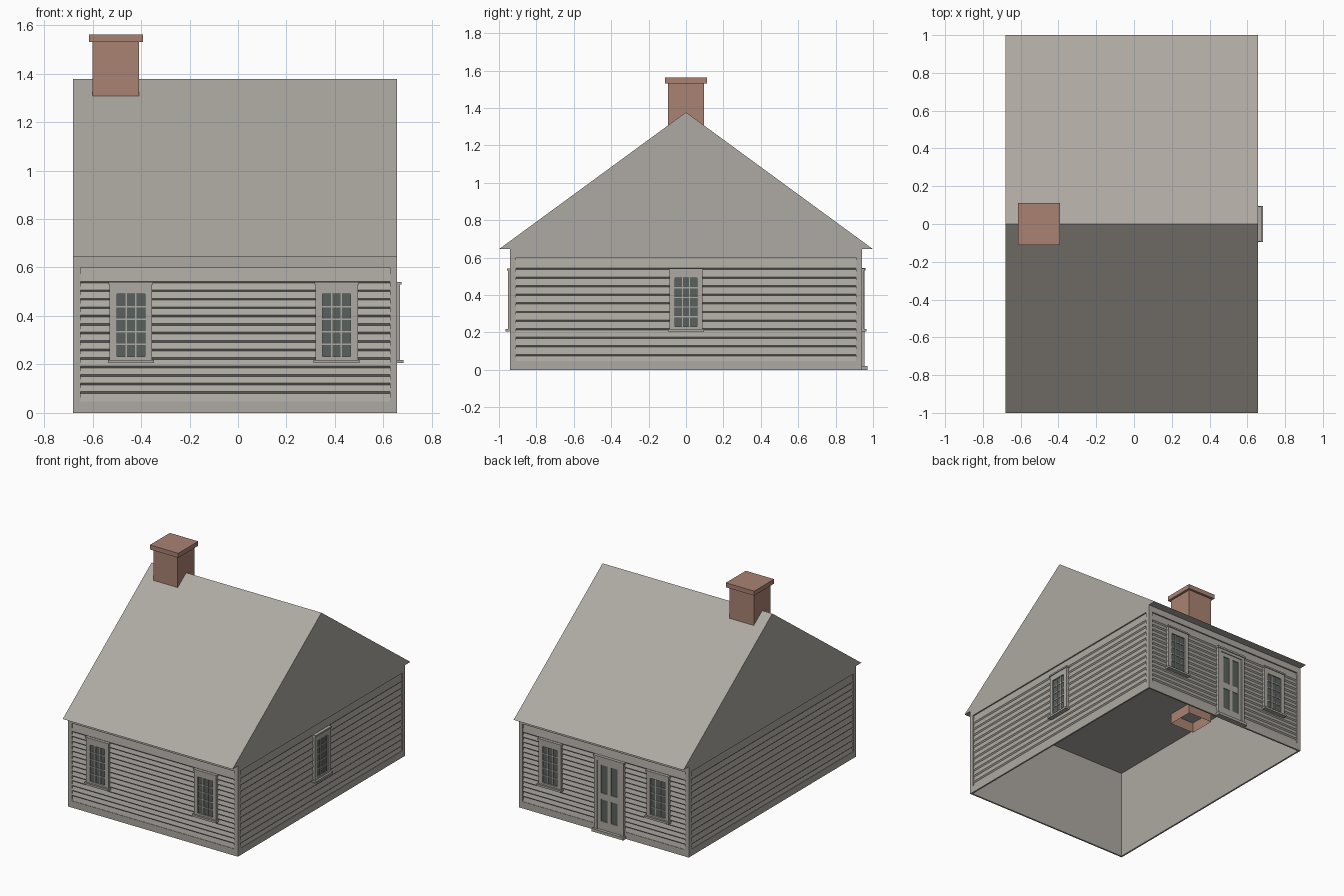
import bpy, bmesh
from math import pi
from mathutils import Matrix, Vector

cube = bpy.data.objects.get("Cube")
if cube:
    bpy.data.objects.remove(cube, do_unlink=True)


def material(name, rgb):
    m = bpy.data.materials.new(name)
    m.use_nodes = True
    color = (*rgb, 1)
    m.diffuse_color = color
    bsdf = next(n for n in m.node_tree.nodes if n.type == 'BSDF_PRINCIPLED')
    bsdf.inputs["Base Color"].default_value = color
    bsdf.inputs["Roughness"].default_value = 0.9
    return m


GREY = material("weathered_grey", (0.42, 0.395, 0.36))
GLASS = material("dark_glass", (0.10, 0.12, 0.11))
BRICK = material("chimney_brick", (0.40, 0.225, 0.17))

X0, X1, Y, EAVE, RIDGE = -0.68, 0.657, 0.94, 0.645, 1.377
XM = (X0 + X1) / 2


def finish(name, bm, mat, frame=Matrix()):
    me = bpy.data.meshes.new(name)
    bm.transform(frame)
    bmesh.ops.recalc_face_normals(bm, faces=bm.faces)
    bm.to_mesh(me)
    bm.free()
    me.materials.append(mat)
    ob = bpy.data.objects.new(name, me)
    bpy.context.collection.objects.link(ob)
    return ob


def add_box(bm, a, b):
    size = [q - p for p, q in zip(a, b)]
    mid = (Vector(a) + Vector(b)) / 2
    bmesh.ops.create_cube(bm, size=1, matrix=Matrix.Translation(mid) @ Matrix.Diagonal((*size, 1)))


def boxes(name, mat, frame, parts):
    """Each part: (u0, u1, z0, z1, depth0, depth1) on a wall; depth points outwards."""
    bm = bmesh.new()
    for u0, u1, z0, z1, d0, d1 in parts:
        add_box(bm, (u0, -d1, z0), (u1, -d0, z1))
    return finish(name, bm, mat, frame)


def ring(u0, u1, z0, z1, side, low, top, d0, d1):
    return [(u0, u0 + side, z0, z1, d0, d1), (u1 - side, u1, z0, z1, d0, d1),
            (u0 + side, u1 - side, z0, z0 + low, d0, d1),
            (u0 + side, u1 - side, z1 - top, z1, d0, d1)]


def wall(name, frame, half, pitch):
    """Flat trim boards around a field of lapped siding."""
    boards = ring(-half, half, 0, EAVE, 0.03, 0.048, 0.045, -0.012, 0)
    boxes(name + "_trim", GREY, frame, boards)
    bm = bmesh.new()
    lo, hi, u = 0.048, 0.6, half - 0.03
    profile = [(lo, -0.003)]
    z = 0.543
    steps = []
    while z > lo + 0.02:
        steps.append(z)
        z -= pitch
    for z in reversed(steps):
        profile += [(z - 0.008, -0.010), (z, -0.002)]
    profile.append((hi, -0.010))
    rows = [[bm.verts.new((s * u, -d, z)) for s in (-1, 1)] for z, d in profile]
    for a, b in zip(rows, rows[1:]):
        bm.faces.new((a[0], a[1], b[1], b[0]))
    ob = finish(name + "_siding", bm, GREY, frame)
    outward = frame.to_3x3() @ Vector((0, -1, 0))
    if ob.data.polygons[0].normal.dot(outward) < 0:
        ob.data.flip_normals()


def window(name, frame, u):
    w, g = 0.088, 0.058
    z0, z1, g0, g1 = 0.215, 0.535, 0.232, 0.49
    parts = ring(u - w, u + w, z0, z1, w - g, g0 - z0, z1 - g1, -0.01, 0.012)
    # sill and head cap
    parts += [(u - w - 0.007, u + w + 0.007, 0.205, 0.219, -0.01, 0.025),
              (u - w - 0.004, u + w + 0.004, 0.53, 0.541, -0.01, 0.018)]
    # glazing bars, three panes by five
    for i in (1, 2):
        c = u - g + 2 * g * i / 3
        parts.append((c - 0.003, c + 0.003, g0, g1, 0, 0.008))
    for j in range(1, 5):
        c = g0 + (g1 - g0) * j / 5
        parts.append((u - g, u + g, c - 0.003, c + 0.003, 0, 0.0075))
    boxes(name + "_frame", GREY, frame, parts)
    boxes(name + "_glass", GLASS, frame, [(u - g, u + g, g0, g1, -0.004, 0.003)])


def door(frame, u):
    w = 0.115
    parts = ring(u - w, u + w, 0, 0.535, 0.024, 0.02, 0.025, -0.01, 0.014)
    parts += [(u - w - 0.01, u + w + 0.01, 0, 0.02, -0.01, 0.03),
              (u - w - 0.006, u + w + 0.006, 0.53, 0.543, -0.01, 0.02)]
    boxes("door_casing", GREY, frame, parts)
    # door leaf with four panels
    leaf = ring(u - 0.091, u + 0.091, 0.02, 0.51, 0.026, 0.06, 0.03, -0.01, 0.008)
    leaf += [(u - 0.014, u + 0.014, 0.08, 0.48, -0.01, 0.008),
             (u - 0.065, u + 0.065, 0.235, 0.28, -0.01, 0.0075)]
    boxes("door_leaf", GREY, frame, leaf)
    panels = [(u + a, u + b, c, d, -0.004, 0.002) for a, b in ((-0.065, -0.014), (0.014, 0.065))
              for c, d in ((0.08, 0.235), (0.28, 0.48))]
    boxes("door_panels", GLASS, frame, panels)


def wall_frame(x, y, turn):
    return Matrix.Translation((x, y, 0)) @ Matrix.Rotation(turn, 4, 'Z')


front = wall_frame(XM, -Y, 0)
back = wall_frame(XM, Y, pi)
left = wall_frame(X1, 0, pi / 2)
right = wall_frame(X0, 0, -pi / 2)
half_x = (X1 - X0) / 2

# Four walls
wall("front_wall", front, half_x, 0.035)
wall("back_wall", back, half_x, 0.035)
wall("left_wall", left, Y, 0.046)
wall("right_wall", right, Y, 0.046)

# Open inner shell behind the siding
bm = bmesh.new()
add_box(bm, (X0 + 0.012, -Y + 0.012, 0), (X1 - 0.012, Y - 0.012, EAVE))
caps = [f for f in bm.faces if abs(f.normal.z) > 0.5]
bmesh.ops.delete(bm, geom=caps, context='FACES')
finish("inner_shell", bm, GREY)

# Windows and door
for side, x in (("right", -0.442), ("left", 0.407)):
    window("front_window_" + side, front, x - XM)
    window("back_window_" + side, back, XM - x)
window("side_window", left, 0)
door(back, XM + 0.06)

# Roof prism with gables and flat ceiling
bm = bmesh.new()
ends = [[bm.verts.new((x, y, z)) for y, z in ((-1, EAVE), (1, EAVE), (0, RIDGE))] for x in (X0, X1)]
for tri in ends:
    bm.faces.new(tri)
for i in range(3):
    j = (i + 1) % 3
    bm.faces.new((ends[0][i], ends[0][j], ends[1][j], ends[1][i]))
finish("roof", bm, GREY)

# Chimney shaft, open at the bottom, and cap
bm = bmesh.new()
add_box(bm, (-0.6, -0.095, 0.57), (-0.408, 0.095, 1.532))
caps = [f for f in bm.faces if f.normal.z < -0.5]
bmesh.ops.delete(bm, geom=caps, context='FACES')
finish("chimney_shaft", bm, BRICK)
bm = bmesh.new()
add_box(bm, (-0.615, -0.112, 1.53), (-0.392, 0.112, 1.562))
finish("chimney_cap", bm, BRICK)
